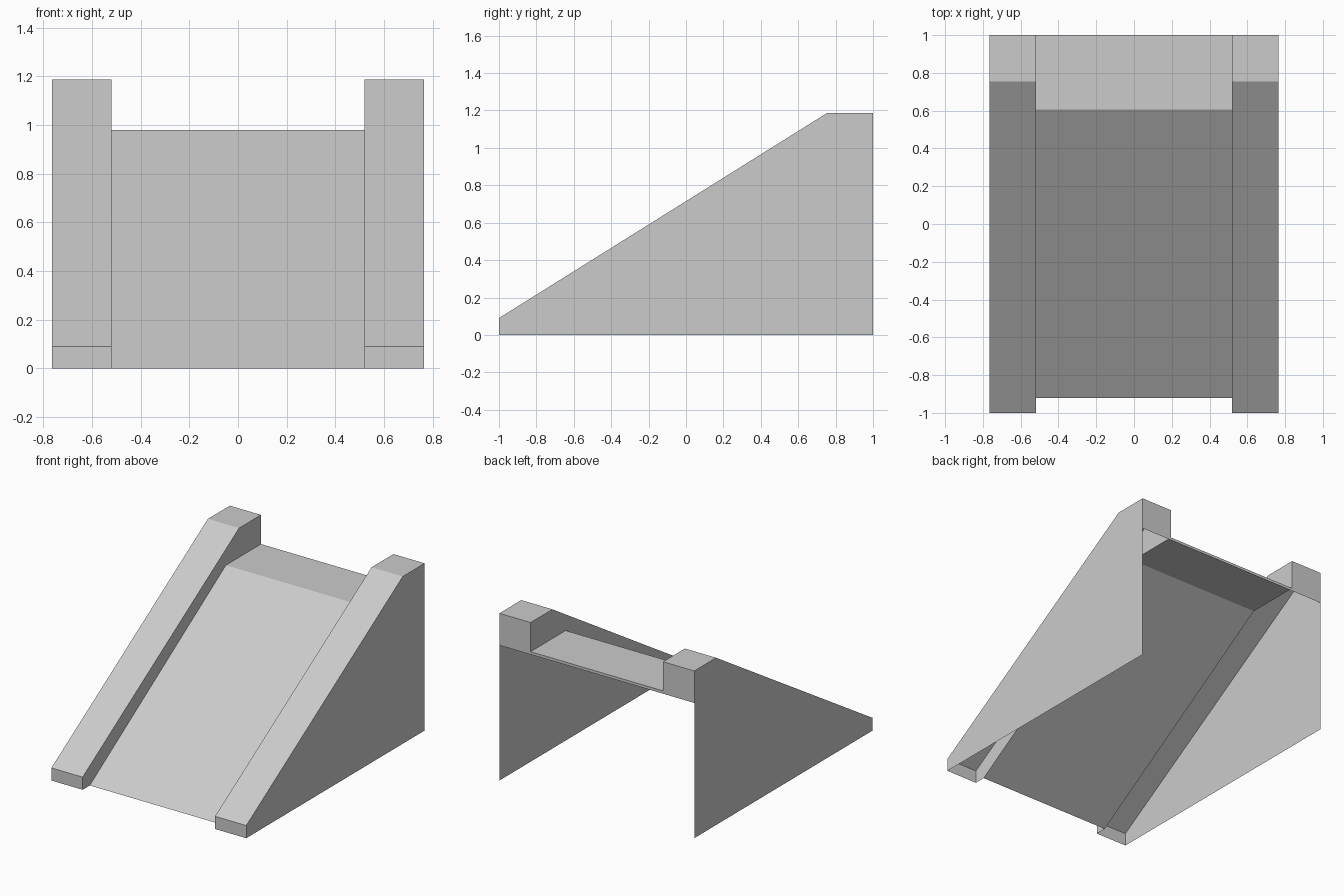
import bpy, bmesh

if "Cube" in bpy.data.objects:
    bpy.data.objects.remove(bpy.data.objects["Cube"])

OUTER, INNER = 0.765, 0.52      # rail outer and inner x
BACK, LIP = 1.0, 0.96           # back plane y, bottom of the back lip

# (y, z) profiles, running from the front foot over the top to the back
rail_top = [(-1, 0), (-1, 0.09), (0.755, 1.187), (BACK, 1.187)]
bed_top = [(-0.92, 0), (0.607, 0.98), (BACK, 0.98)]


def ribbon(bm, profile, x0, x1):
    """Sweep a profile across x as an open strip of quads facing outward."""
    for (y0, z0), (y1, z1) in zip(profile, profile[1:]):
        corners = [(x0, y0, z0), (x1, y0, z0), (x1, y1, z1), (x0, y1, z1)]
        bm.faces.new([bm.verts.new(c) for c in corners])


def panel(bm, outline, x):
    """Flat wall at constant x."""
    bm.faces.new([bm.verts.new((x, y, z)) for y, z in outline])


def finish(bm, name):
    bmesh.ops.remove_doubles(bm, verts=bm.verts[:], dist=0.0001)
    mesh = bpy.data.meshes.new(name)
    bm.to_mesh(mesh)
    bm.free()
    obj = bpy.data.objects.new(name, mesh)
    bpy.context.collection.objects.link(obj)
    return obj


# Side rails: hollow shells open underneath, mirrored to the other side
bm = bmesh.new()
ribbon(bm, rail_top + [(BACK, LIP)], INNER, OUTER)
panel(bm, [(BACK, 0)] + rail_top[::-1], OUTER)       # full outer wall
panel(bm, rail_top + bed_top[::-1], INNER)           # inner wall above the bed
rails = finish(bm, "side_rails")
for poly in rails.data.polygons:                     # walls face away from the rail
    wanted = 1 if poly.center.x > OUTER - 0.01 else -1
    if abs(poly.normal.x) > 0.9 and poly.normal.x * wanted < 0:
        poly.flip()
rails.modifiers.new("Mirror", "MIRROR").use_axis[0] = True

# Sloping bed with flat top landing and thin back lip
bm = bmesh.new()
ribbon(bm, bed_top + [(BACK, LIP)], -INNER, INNER)
finish(bm, "ramp_bed")
